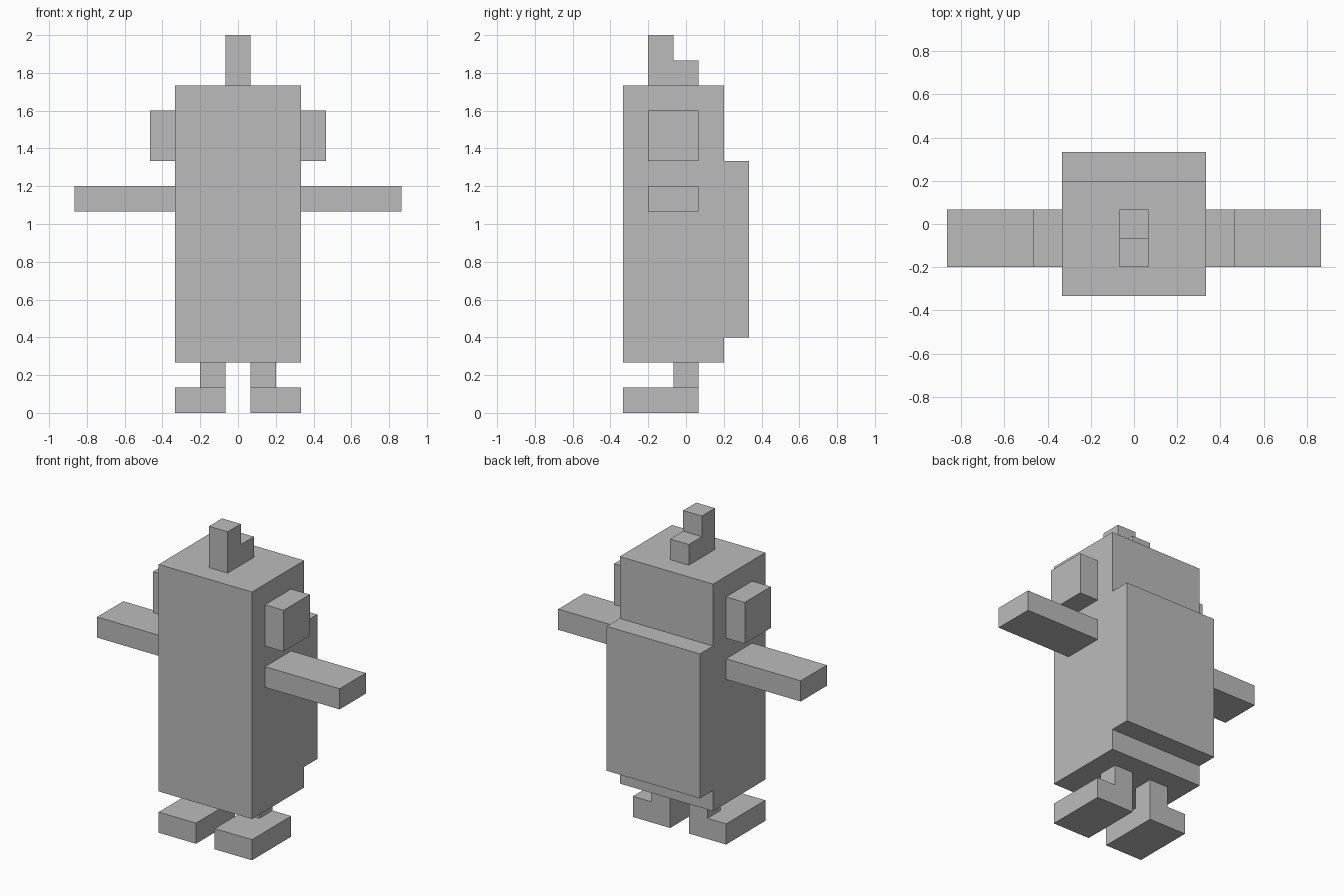
import bpy
import bmesh
from mathutils import Vector

cube = bpy.data.objects.get("Cube")
if cube:
    bpy.data.objects.remove(cube, do_unlink=True)

U = 2 / 15  # one block

# Single flat colour
grey = bpy.data.materials.new("plain_grey")
grey.use_nodes = True
colour = (0.5, 0.5, 0.5, 1)
grey.diffuse_color = colour
grey.node_tree.nodes["Principled BSDF"].inputs["Base Color"].default_value = colour


def extrude_side(name, profile, x0, x1):
    """Extrude a (y, z) side profile, in blocks, from x0 to x1."""
    bm = bmesh.new()
    face = bm.faces.new([bm.verts.new(Vector((x0, y, z)) * U) for y, z in profile])
    new = bmesh.ops.extrude_face_region(bm, geom=[face])["geom"]
    moved = [v for v in new if isinstance(v, bmesh.types.BMVert)]
    bmesh.ops.translate(bm, verts=moved, vec=((x1 - x0) * U, 0, 0))
    bmesh.ops.recalc_face_normals(bm, faces=bm.faces)
    mesh = bpy.data.meshes.new(name)
    bm.to_mesh(mesh)
    bm.free()
    mesh.materials.append(grey)
    obj = bpy.data.objects.new(name, mesh)
    bpy.context.collection.objects.link(obj)
    return obj


def box_pair(name, x, y, z):
    """A box on the left and its mirror image on the right."""
    profile = [(y[0], z[0]), (y[1], z[0]), (y[1], z[1]), (y[0], z[1])]
    extrude_side("left_" + name, profile, x[0], x[1])
    extrude_side("right_" + name, profile, -x[1], -x[0])


# Tall body with the raised panel on its back
extrude_side("body", [(-2.5, 2), (1.5, 2), (1.5, 3), (2.5, 3), (2.5, 10),
                      (1.5, 10), (1.5, 13), (-2.5, 13)], -2.5, 2.5)

# Stepped crest on the head
extrude_side("crest", [(-1.5, 13), (0.5, 13), (0.5, 14), (-0.5, 14),
                       (-0.5, 15), (-1.5, 15)], -0.5, 0.5)

# Paired parts
box_pair("ear", (2.5, 3.5), (-1.5, 0.5), (10, 12))
box_pair("arm", (2.5, 6.5), (-1.5, 0.5), (8, 9))
box_pair("leg", (0.5, 1.5), (-0.5, 0.5), (1, 2))
box_pair("foot", (0.5, 2.5), (-2.5, 0.5), (0, 1))
